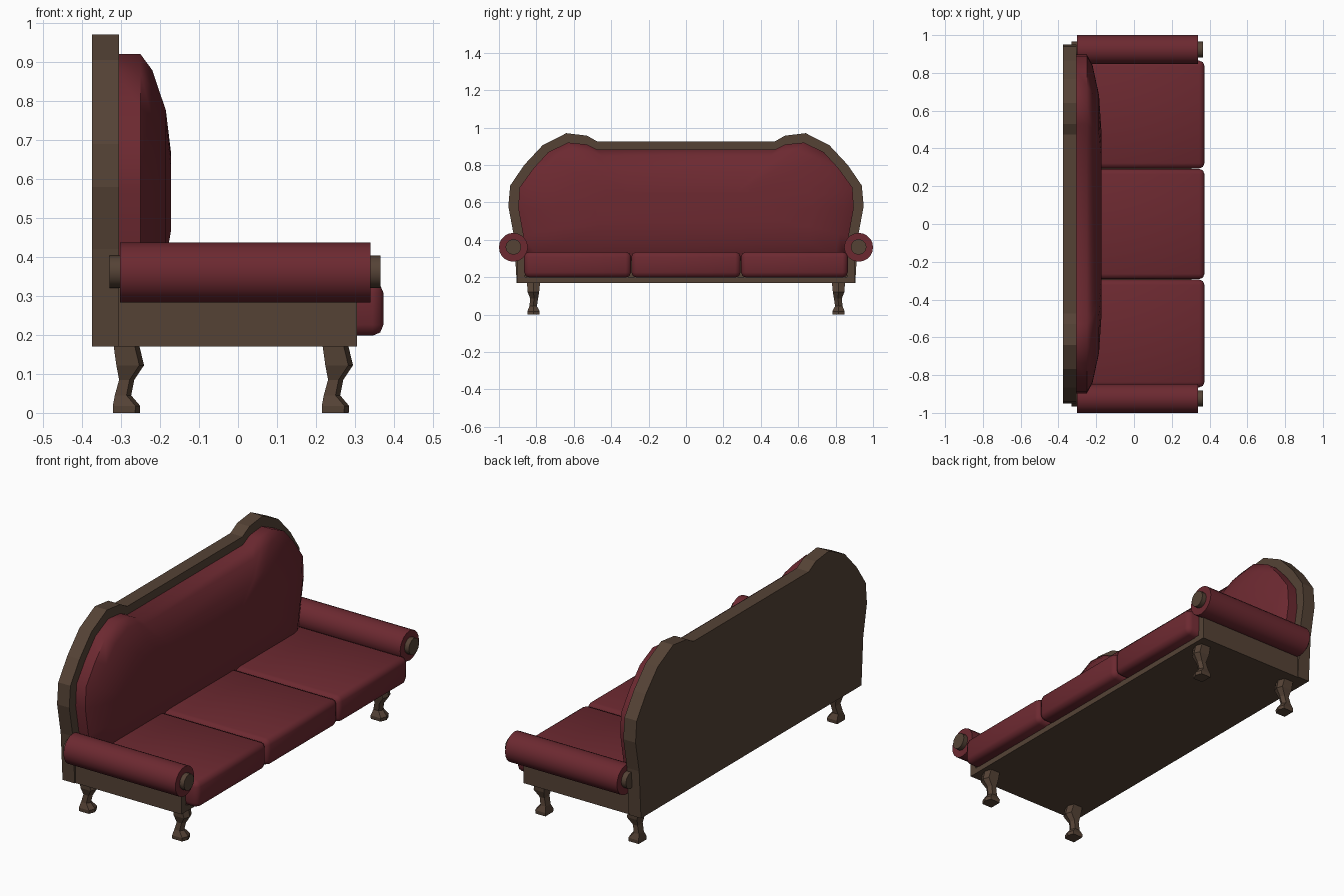
import bpy, bmesh, math

if "Cube" in bpy.data.objects:
    bpy.data.objects.remove(bpy.data.objects["Cube"])


def material(name, color):
    m = bpy.data.materials.new(name)
    m.diffuse_color = (*color, 1)
    m.use_nodes = True
    m.node_tree.nodes["Principled BSDF"].inputs["Base Color"].default_value = m.diffuse_color
    return m


RED = material("red_fabric", (0.15, 0.022, 0.03))
WOOD = material("dark_wood", (0.09, 0.055, 0.036))


def finish(ob, mat, smooth=None):
    ob.data.materials.append(mat)
    if smooth:
        bpy.ops.object.select_all(action='DESELECT')
        ob.select_set(True)
        bpy.context.view_layer.objects.active = ob
        bpy.ops.object.shade_smooth_by_angle(angle=math.radians(smooth))
    return ob


def loft(name, rings, mat, smooth=None):
    """Skin a list of equal-length vertex rings and cap both ends."""
    bm = bmesh.new()
    vr = [[bm.verts.new(p) for p in r] for r in rings]
    n = len(rings[0])
    for a, b in zip(vr, vr[1:]):
        for i in range(n):
            j = (i + 1) % n
            bm.faces.new((a[i], a[j], b[j], b[i]))
    bm.faces.new(vr[0][::-1])
    bm.faces.new(vr[-1])
    bmesh.ops.recalc_face_normals(bm, faces=bm.faces)
    me = bpy.data.meshes.new(name)
    bm.to_mesh(me)
    bm.free()
    ob = bpy.data.objects.new(name, me)
    bpy.context.collection.objects.link(ob)
    return finish(ob, mat, smooth)


def box(name, x0, x1, y0, y1, z0, z1, mat, bevel=0):
    rect = [(x0, y0), (x1, y0), (x1, y1), (x0, y1)]
    ob = loft(name, [[(x, y, z) for x, y in rect] for z in (z0, z1)], mat)
    if bevel:
        mod = ob.modifiers.new("soft_edges", 'BEVEL')
        mod.width = bevel
        mod.segments = 2
        finish_smooth = [setattr(p, "use_smooth", True) for p in ob.data.polygons]
    return ob


def rod(name, x0, x1, y, z, r, sides, mat):
    ring = [(y + r * math.cos(2 * math.pi * i / sides),
             z + r * math.sin(2 * math.pi * i / sides)) for i in range(sides)]
    return loft(name, [[(x, a, b) for a, b in ring] for x in (x0, x1)], mat, 40)


def mirrored(half):
    return half + [(-y, z) for y, z in reversed(half)]


# Wooden back with raised shoulders
back = mirrored([(0.905, 0.17), (0.92, 0.42), (0.95, 0.58), (0.94, 0.69), (0.865, 0.80),
                 (0.767, 0.905), (0.64, 0.97), (0.53, 0.957), (0.473, 0.925)])
loft("back_frame", [[(x, y, z) for y, z in back] for x in (-0.375, -0.305)], WOOD)

# Padded back: straight rim, then domed inner rings
pad = mirrored([(0.85, 0.29), (0.87, 0.42), (0.897, 0.57), (0.89, 0.68), (0.815, 0.783),
                (0.735, 0.87), (0.63, 0.92), (0.53, 0.91), (0.475, 0.882)])
levels = [(-0.31, 1, 1), (-0.25, 1, 1), (-0.22, 0.94, 0.89),
          (-0.185, 0.76, 0.61), (-0.172, 0.54, 0.32)]
loft("back_cushion", [[(x, y * sy, 0.55 + (z - 0.55) * sz) for y, z in pad]
                      for x, sy, sz in levels], RED, 60)

# Base slab
box("base", -0.305, 0.305, -0.9, 0.9, 0.17, 0.2, WOOD)

# Three seat cushions
for i, (y0, y1) in enumerate([(-0.865, -0.294), (-0.292, 0.292), (0.294, 0.865)]):
    box(f"seat_cushion_{i + 1}", -0.30, 0.373, y0, y1, 0.198, 0.336, RED, 0.028)

# Side panels, rolled arms and their wooden cores
for s, side in ((1, "left"), (-1, "right")):
    ya, yb = sorted((0.862 * s, 0.9 * s))
    box(f"{side}_side_panel", -0.305, 0.305, ya, yb, 0.19, 0.36, WOOD)
    rod(f"{side}_arm", -0.303, 0.34, 0.923 * s, 0.36, 0.077, 20, RED)
    rod(f"{side}_arm_core", -0.33, 0.365, 0.923 * s, 0.362, 0.042, 12, WOOD)

# Curved legs: z, back x, front x, inner y, outer y (relative to leg centre)
leg = [(0, -0.035, 0.034, -0.032, 0.032), (0.018, -0.035, 0.035, -0.033, 0.033),
       (0.045, -0.03, 0.012, -0.018, 0.022), (0.085, -0.019, 0.02, -0.024, 0.018),
       (0.122, -0.026, 0.045, -0.03, 0.032), (0.172, -0.033, 0.033, -0.035, 0.035)]
for cx, where in ((0.25, "front"), (-0.286, "back")):
    for s, side in ((1, "left"), (-1, "right")):
        rings = []
        for z, xa, xb, ya, yb in leg:
            m = (ya + yb) / 2
            outline = [(xa, ya), (xb - 0.012, ya), (xb, m), (xb - 0.012, yb), (xa, yb)]
            rings.append([(cx + x, s * (0.815 + y), z) for x, y in outline])
        loft(f"{where}_{side}_leg", rings, WOOD)
